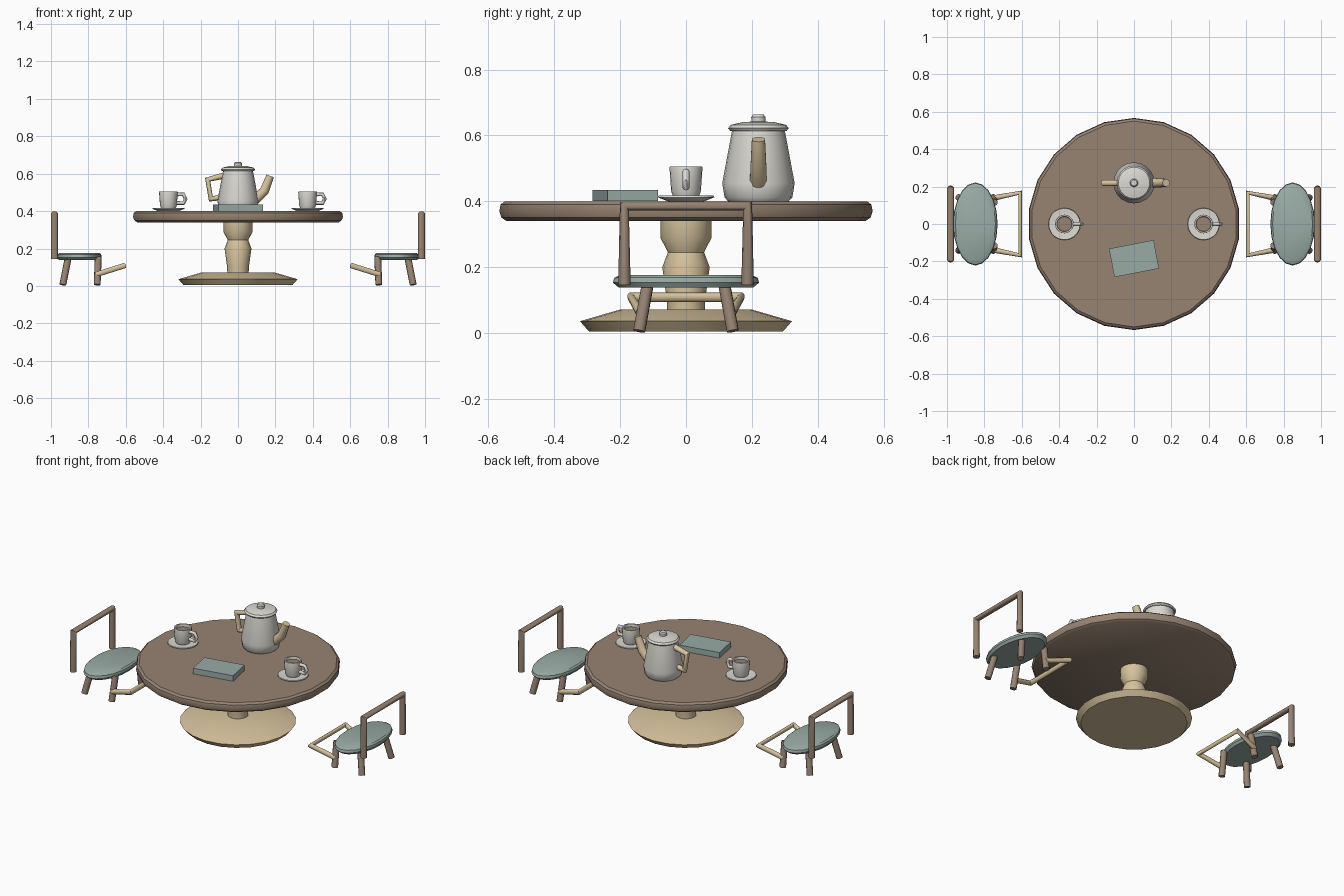
import bpy, bmesh
from math import sin, cos, pi, radians
from mathutils import Vector

if "Cube" in bpy.data.objects:
    bpy.data.objects.remove(bpy.data.objects["Cube"])


def material(name, rgb):
    m = bpy.data.materials.new(name)
    m.diffuse_color = (*rgb, 1)
    m.use_nodes = True
    m.node_tree.nodes["Principled BSDF"].inputs["Base Color"].default_value = m.diffuse_color
    return m


BROWN = material("brown_wood", (0.31, 0.23, 0.17))
TAN = material("tan_wood", (0.68, 0.55, 0.34))
SAGE = material("sage", (0.32, 0.41, 0.38))
CREAM = material("cream", (0.72, 0.70, 0.65))


def finish(name, bm, mat, angle=35):
    bmesh.ops.recalc_face_normals(bm, faces=bm.faces)
    me = bpy.data.meshes.new(name)
    bm.to_mesh(me)
    bm.free()
    me.shade_smooth()
    me.set_sharp_from_angle(angle=radians(angle))
    me.materials.append(mat)
    ob = bpy.data.objects.new(name, me)
    bpy.context.collection.objects.link(ob)
    return ob


def skin(bm, rings):
    n = len(rings[0])
    for a, b in zip(rings, rings[1:]):
        for i in range(n):
            j = (i + 1) % n
            bm.faces.new((a[i], a[j], b[j], b[i]))
    bm.faces.new(rings[0])
    bm.faces.new(rings[-1])


def lathe(name, profile, mat, sides=20, at=(0, 0), scale=(1, 1)):
    """Turn an (r, z) profile; both ends are capped flat."""
    bm = bmesh.new()
    rings = []
    for r, z in profile:
        rings.append([bm.verts.new((at[0] + r * scale[0] * sin(2 * pi * i / sides),
                                    at[1] + r * scale[1] * cos(2 * pi * i / sides), z))
                      for i in range(sides)])
    skin(bm, rings)
    return finish(name, bm, mat)


def tube(name, points, radii, mat, sides=10):
    """Round bar along a planar path, capped at both ends."""
    pts = [Vector(p) for p in points]
    if isinstance(radii, float):
        radii = [radii] * len(pts)
    if len(pts) > 2:
        b = (pts[1] - pts[0]).cross(pts[2] - pts[1]).normalized()
    else:
        b = (pts[1] - pts[0]).orthogonal().normalized()
    bm = bmesh.new()
    rings = []
    for k, p in enumerate(pts):
        t = Vector()
        if k > 0:
            t += (p - pts[k - 1]).normalized()
        if k < len(pts) - 1:
            t += (pts[k + 1] - p).normalized()
        n = t.normalized().cross(b).normalized()
        rings.append([bm.verts.new(p + radii[k] * (n * cos(2 * pi * i / sides) + b * sin(2 * pi * i / sides)))
                      for i in range(sides)])
    skin(bm, rings)
    return finish(name, bm, mat, 50)


# table
lathe("table_top", [(0.545, 0.34), (0.56, 0.35), (0.567, 0.37), (0.563, 0.39), (0.55, 0.40)], BROWN, 22)
lathe("table_base", [(0.295, 0.005), (0.322, 0.036), (0.20, 0.071)], TAN, 22)
lathe("table_column", [(0.057, 0.06), (0.058, 0.10), (0.072, 0.20), (0.055, 0.245), (0.078, 0.29), (0.078, 0.345)], TAN, 16)

# two facing chairs
for s, side in ((1, "right"), (-1, "left")):
    lathe(side + "_seat", [(0.92, 0.138), (1.0, 0.153), (0.98, 0.168), (0.90, 0.176)], SAGE, 20,
          (s * 0.848, 0), (0.119, 0.222))
    tube(side + "_chair_back", [(s * 0.981, -0.187, 0.145), (s * 0.981, -0.187, 0.386),
                                (s * 0.981, 0.187, 0.386), (s * 0.981, 0.187, 0.145)], 0.019, BROWN)
    for v, end in ((-1, "a"), (1, "b")):
        tube(f"{side}_front_leg_{end}", [(s * 0.753, v * 0.142, 0.006), (s * 0.747, v * 0.115, 0.155)], 0.0185, BROWN)
        tube(f"{side}_rear_leg_{end}", [(s * 0.937, v * 0.142, 0.006), (s * 0.907, v * 0.115, 0.155)], 0.0185, BROWN)
    tube(side + "_footrest", [(s * 0.755, -0.138, 0.062), (s * 0.608, -0.167, 0.108),
                              (s * 0.608, 0.167, 0.108), (s * 0.755, 0.138, 0.062)], 0.015, TAN)

    # cup and saucer in front of each chair, handles both towards +x
    c = s * 0.372
    lathe(side + "_saucer", [(0.055, 0.40), (0.086, 0.412), (0.084, 0.417), (0.05, 0.414)], CREAM, 20, (c, 0))
    lathe(side + "_cup", [(0.038, 0.412), (0.045, 0.43), (0.05, 0.50), (0.049, 0.506), (0.041, 0.506),
                          (0.039, 0.485)], CREAM, 20, (c, 0))
    lathe(side + "_tea", [(0.037, 0.484), (0.039, 0.49)], BROWN, 20, (c, 0))
    tube(side + "_cup_handle", [(c + x, 0, z) for x, z in
                                ((0.043, 0.489), (0.08, 0.49), (0.092, 0.465), (0.08, 0.442), (0.043, 0.444))],
         0.0105, CREAM, 8)

# teapot
P = (0, 0.22)
lathe("teapot_body", [(0.092, 0.40), (0.103, 0.412), (0.11, 0.455), (0.081, 0.61), (0.08, 0.618)], CREAM, 20, P)
lathe("teapot_lid", [(0.086, 0.614), (0.092, 0.622), (0.084, 0.632), (0.05, 0.640), (0.02, 0.642)], CREAM, 20, P)
lathe("teapot_knob", [(0.021, 0.638), (0.022, 0.656), (0.016, 0.663)], CREAM, 14, P)
tube("teapot_spout", [(0.085, 0.22, 0.455), (0.142, 0.22, 0.51), (0.172, 0.22, 0.588)], [0.027, 0.025, 0.021], TAN)
tube("teapot_handle", [(-0.075, 0.22, 0.59), (-0.162, 0.22, 0.568), (-0.145, 0.22, 0.465), (-0.09, 0.22, 0.475)],
     0.017, TAN)

# closed book
bm = bmesh.new()
bmesh.ops.create_cube(bm, size=1)
bmesh.ops.scale(bm, vec=(0.243, 0.155, 0.034), verts=bm.verts)
book = finish("book", bm, SAGE)
book.location = (0, -0.185, 0.418)
book.rotation_euler.z = radians(11)
